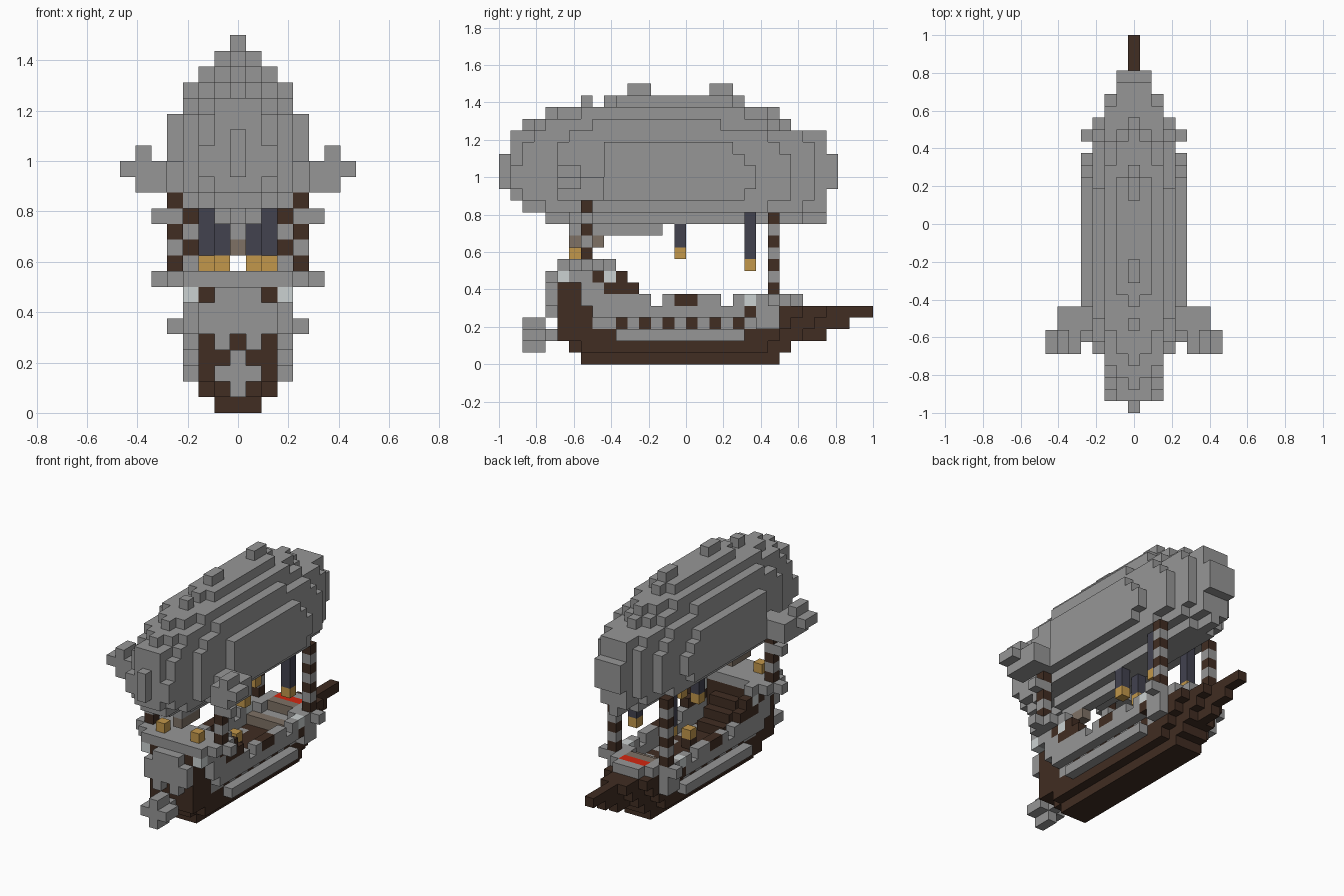
import bpy, bmesh
from mathutils import Vector

cube = bpy.data.objects.get("Cube")
if cube:
    bpy.data.objects.remove(cube, do_unlink=True)

S = 1 / 16  # edge of one block
COLOURS = {
    "grey": (0.305, 0.305, 0.305), "dark_wood": (0.052, 0.026, 0.016),
    "navy": (0.054, 0.054, 0.078), "gold": (0.54, 0.31, 0.07),
    "taupe": (0.21, 0.165, 0.13), "pale_glass": (0.6, 0.64, 0.64),
    "red": (0.65, 0.02, 0.005),
}
materials = {}
for name, rgb in COLOURS.items():
    m = bpy.data.materials.new(name)
    m.use_nodes = True
    m.diffuse_color = (*rgb, 1)
    bsdf = m.node_tree.nodes["Principled BSDF"]
    bsdf.inputs["Base Color"].default_value = (*rgb, 1)
    bsdf.inputs["Roughness"].default_value = 0.9
    materials[name] = m

grid = {}  # block cell -> (part, colour)


def span(v):
    return range(v[0], v[1] + 1) if isinstance(v, tuple) else (v,)


def fill(part, colour, xs, ys, zs):
    """Fill a box of blocks, mirrored left to right."""
    for i in span(xs):
        for j in span(ys):
            for k in span(zs):
                grid[i, j, k] = grid[-i, j, k] = (part, colour)


# Balloon: rows of height, first block, last block, half width
rows = [(11, 6, 13, 0.9), (12, 4, 27, 1.7), (13, 2, 27, 3.7), (14, 1, 27, 4.6),
        (15, 0, 28, 4.9), (16, 0, 28, 4.9), (17, 0, 28, 4.5), (18, 1, 27, 4.4),
        (19, 1, 27, 3.8), (20, 2, 24, 3.4), (21, 4, 23, 2.7), (22, 9, 20, 1.8)]


def plan_width(j):
    for end, w in ((0, 0), (4, 2), (8, 3), (21, 4), (24, 3), (26, 2)):
        if j <= end:
            return w
    return 1


for k, a, b, w in rows:
    mid, half = (a + b) / 2, (b - a + 1) / 2
    for j in range(a, b + 1):
        u = abs(j - mid) / half
        wide = min(plan_width(j), int(w * (1 - u * u) ** 0.5))
        fill("balloon", "grey", (0, wide), j, k)

# Ridge bumps
fill("balloon_ridge", "grey", 0, 7, 22)
for j in (11, 18):
    fill("balloon_ridge", "grey", 0, (j, j + 1), 23)

# Side fins
fill("fins", "grey", (4, 6), (7, 8), (14, 15))
fill("fins", "grey", (5, 6), (5, 6), 14)
fill("fins", "grey", (5, 7), (5, 6), 15)
fill("fins", "grey", 6, (5, 6), 16)

# Hull bottom and tapering bow
fill("hull", "dark_wood", (0, 1), (7, 23), 0)
fill("hull", "dark_wood", (0, 1), (6, 24), 1)
fill("hull", "dark_wood", 2, (7, 22), 1)
fill("hull", "dark_wood", (0, 2), (5, 23), 2)
fill("hull", "dark_wood", (0, 1), (24, 25), 2)
fill("hull", "dark_wood", (0, 2), (5, 24), 3)
fill("hull", "dark_wood", (0, 1), (25, 26), 3)
fill("hull", "dark_wood", (0, 2), (24, 25), 4)
fill("hull", "dark_wood", (0, 1), (26, 27), 4)
fill("bowsprit", "dark_wood", 0, (26, 27), 2)
fill("bowsprit", "dark_wood", 0, (27, 29), 3)
fill("bowsprit", "dark_wood", 0, (28, 31), 4)

# Hull sides: two raised strips with a recessed chequered band between
fill("hull_sides", "grey", 3, (10, 20), 2)
fill("hull_sides", "grey", 2, (8, 21), 3)
for j in range(10, 21, 2):
    fill("hull_sides", "dark_wood", 2, j, 3)
fill("hull_sides", "grey", 3, (8, 23), 4)
fill("hull_sides", "grey", 3, (22, 23), 3)
fill("hull_sides", "dark_wood", 3, 21, 4)

# Rail with gaps
for run in ((7, 12), 14, (17, 18), 20, (22, 23)):
    fill("rail", "grey", 3, run, 5)
fill("rail", "dark_wood", 3, (15, 16), 5)
fill("rail", "pale_glass", 3, 21, 5)
fill("rail", "grey", 4, 23, 5)
fill("rail", "grey", 2, (22, 24), 5)
fill("rail", "grey", (0, 1), 25, 5)

# Fore deck with red strip
fill("fore_deck", "taupe", (0, 2), 21, 4)
fill("fore_deck", "grey", (0, 2), (22, 23), 4)
fill("fore_deck", "taupe", (0, 1), 23, 5)
fill("red_strip", "red", (0, 1), 24, 5)

# Stern cabin
fill("stern_cabin", "dark_wood", (0, 2), (5, 8), (4, 7))
fill("stern_cabin", "grey", 3, (7, 8), (5, 6))
fill("stern_cabin", "grey", 3, (6, 7), 7)
fill("stern_cabin", "dark_wood", 3, 8, 7)
fill("stern_cabin", "pale_glass", 3, 5, 7)
fill("stern_cabin", "pale_glass", 3, 9, 7)
fill("stern_cabin", "dark_wood", 3, 10, 7)
fill("stern_cabin", "dark_wood", 3, (9, 11), 6)
fill("stern_gallery", "grey", 1, 4, 4)
fill("stern_gallery", "grey", (0, 2), 4, (5, 6))
fill("stern_gallery", "grey", (0, 1), 4, 7)

# Stern deck, lamps and steps
fill("stern_deck", "grey", (0, 3), (5, 8), 8)
fill("stern_deck", "grey", 3, 9, 8)
fill("stern_deck", "grey", 4, (6, 8), 8)
fill("stern_deck", "grey", 5, 7, 8)
fill("stern_lamps", "gold", 2, 6, 9)
for n in range(3):
    fill("steps", "dark_wood", (0, 1), 9 + n, (4, 6 - n))

# Chest on deck
fill("chest", "dark_wood", 0, 15, 4)
fill("chest", "gold", 0, 15, 5)

# Propeller
fill("propeller", "grey", 0, (2, 3), (1, 3))
fill("propeller", "grey", (0, 1), (2, 3), 2)
fill("propeller", "grey", 0, 4, 2)

# Striped poles
for part, i, j, low, high in (("rear_poles", 4, 7, 9, 13),
                              ("front_poles", 3, 23, 6, 12)):
    for k in range(low, high + 1):
        dark = (k - low) % 2 == 0
        fill(part, "dark_wood" if dark else "grey", i, j, k)
fill("rear_poles", "grey", 5, 7, 12)

# Hanging lanterns and burner
for i, j, low, high in ((1, 15, 9, 11), (2, 21, 8, 12)):
    fill("lanterns", "navy", i, j, (low + 1, high))
    fill("lanterns", "gold", i, j, low)
fill("burner", "taupe", 0, (6, 8), 10)

# Turn each part's blocks into one mesh, keeping outer faces only
AXES = [Vector(v) for v in ((1, 0, 0), (0, 1, 0), (0, 0, 1))]
palette = list(COLOURS)
for part in dict.fromkeys(p for p, c in grid.values()):
    bm = bmesh.new()
    for cell, (owner, colour) in grid.items():
        if owner != part:
            continue
        i, j, k = cell
        centre = Vector((i * S, (j + 0.5) * S - 1, (k + 0.5) * S))
        for n in range(3):
            for sign in (1, -1):
                d = AXES[n] * sign
                if tuple(int(a + b) for a, b in zip(cell, d)) in grid:
                    continue
                u, v = AXES[(n + 1) % 3], AXES[(n + 2) % 3] * sign
                corners = (-u - v, u - v, u + v, v - u)
                face = bm.faces.new([bm.verts.new(centre + (d + c) * S / 2)
                                     for c in corners])
                face.material_index = palette.index(colour)
    bmesh.ops.remove_doubles(bm, verts=bm.verts, dist=S / 100)
    mesh = bpy.data.meshes.new(part)
    bm.to_mesh(mesh)
    bm.free()
    for name in palette:
        mesh.materials.append(materials[name])
    bpy.context.collection.objects.link(bpy.data.objects.new(part, mesh))
